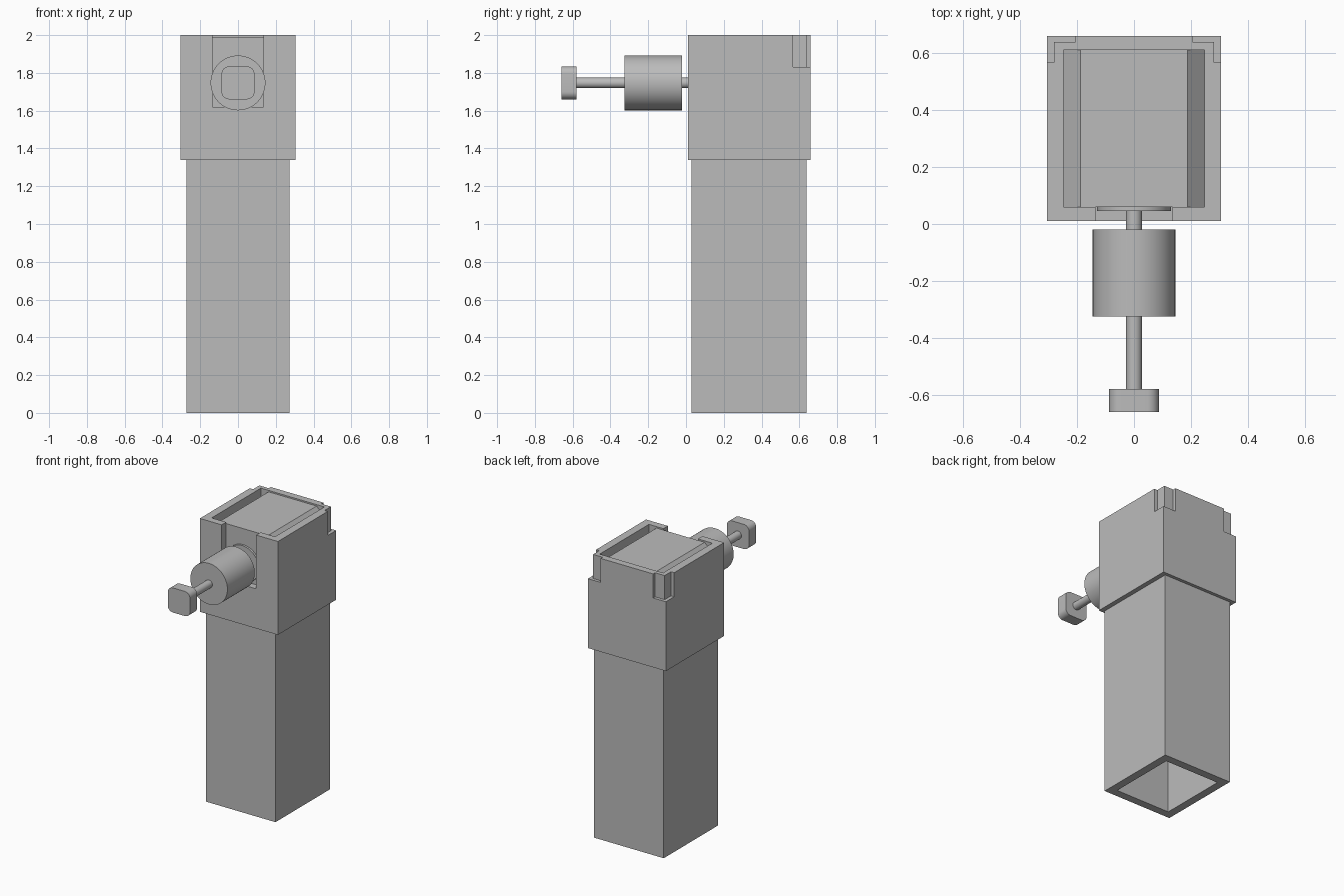
import bpy, bmesh, math

if "Cube" in bpy.data.objects:
    bpy.data.objects.remove(bpy.data.objects["Cube"], do_unlink=True)

grey = bpy.data.materials.new("plain grey")
grey.use_nodes = True
colour = (0.5, 0.5, 0.5, 1)
grey.diffuse_color = colour
grey.node_tree.nodes["Principled BSDF"].inputs["Base Color"].default_value = colour


def finish(name, bm):
    bmesh.ops.recalc_face_normals(bm, faces=bm.faces)
    mesh = bpy.data.meshes.new(name)
    bm.to_mesh(mesh)
    bm.free()
    mesh.materials.append(grey)
    obj = bpy.data.objects.new(name, mesh)
    bpy.context.collection.objects.link(obj)
    return obj


def box(name, x, y, z, bevel=0, segments=1, pick=None):
    """Box from (low, high) ranges; edges chosen by pick are bevelled."""
    bm = bmesh.new()
    bmesh.ops.create_cube(bm, size=1)
    for v in bm.verts:
        v.co = [sum(r) / 2 + c * (r[1] - r[0]) for c, r in zip(v.co, (x, y, z))]
    if pick:
        bmesh.ops.bevel(bm, geom=[e for e in bm.edges if pick(e)], offset=bevel,
                        segments=segments, profile=0.5, affect='EDGES')
    return finish(name, bm)


def smooth(obj):
    bpy.ops.object.select_all(action='DESELECT')
    obj.select_set(True)
    bpy.context.view_layer.objects.active = obj
    bpy.ops.object.shade_smooth_by_angle(angle=math.radians(30))


def rod(name, radius, y0, y1):
    """Cylinder along y on the plunger axis."""
    bpy.ops.mesh.primitive_cylinder_add(vertices=64, radius=radius, depth=y1 - y0,
                                        location=(0, (y0 + y1) / 2, AXIS),
                                        rotation=(math.pi / 2, 0, 0))
    obj = bpy.context.object
    obj.name = name
    obj.data.materials.append(grey)
    smooth(obj)


def cut(obj, cutters):
    for c in cutters:
        mod = obj.modifiers.new("cut", 'BOOLEAN')
        mod.operation, mod.solver, mod.object = 'DIFFERENCE', 'EXACT', c
        bpy.context.view_layer.objects.active = obj
        bpy.ops.object.modifier_apply(modifier=mod.name)
        bpy.data.objects.remove(c, do_unlink=True)


AXIS = 1.747

# Hollow lower tube, open at the bottom
tube = box("lower_tube", (-0.272, 0.272), (0.03, 0.637), (0, 1.345))
cut(tube, [box("tube_bore", (-0.215, 0.215), (0.087, 0.58), (-0.1, 1.3))])

# Sleeve with open top, front slot and recessed rear corners
sleeve = box("upper_sleeve", (-0.305, 0.305), (0.01, 0.66), (1.34, 2))
cutters = [box("sleeve_bore", (-0.248, 0.248), (0.06, 0.61), (1.4, 2.1)),
           box("front_slot", (-0.135, 0.135), (-0.1, 0.1), (1.62, 2.1))]
for s in (-1, 1):
    cutters.append(box("corner_side", sorted((s * 0.28, s * 0.4)), (0.567, 0.8), (1.83, 2.1)))
    cutters.append(box("corner_back", sorted((s * 0.205, s * 0.4)), (0.638, 0.8), (1.83, 2.1)))
cut(sleeve, cutters)

# Inner block with sloped upper sides
box("inner_block", (-0.248, 0.248), (0.06, 0.61), (1.4, 1.99), 0.06, 1,
    lambda e: all(v.co.z > 1.9 for v in e.verts)
    and abs(e.verts[0].co.x - e.verts[1].co.x) < 0.01)

# Plunger: flange, rod, weight and handle
rod("plunger_flange", 0.13, 0.045, 0.062)
rod("plunger_rod", 0.028, -0.6, 0.05)
rod("plunger_weight", 0.145, -0.325, -0.02)
handle = box("plunger_handle", (-0.087, 0.087), (-0.66, -0.58),
             (AXIS - 0.087, AXIS + 0.087), 0.04, 8,
             lambda e: abs(e.verts[0].co.y - e.verts[1].co.y) > 0.01)
smooth(handle)
